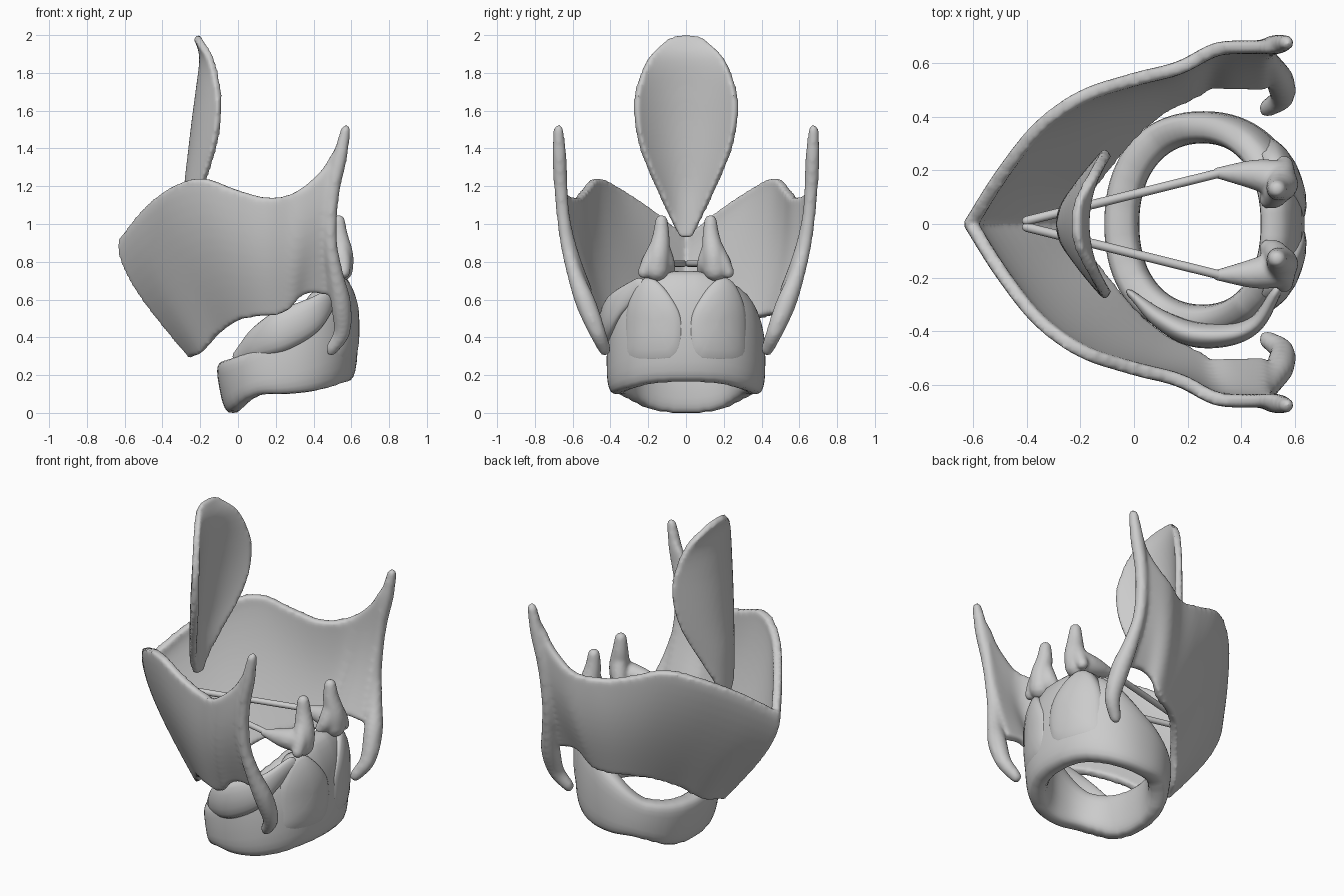
import bpy, bmesh
from math import sin, cos, pi
from mathutils import Vector

if "Cube" in bpy.data.objects:
    bpy.data.objects.remove(bpy.data.objects["Cube"])

grey = bpy.data.materials.new("cartilage grey")
grey.use_nodes = True
grey.diffuse_color = (0.6, 0.6, 0.6, 1)
grey.node_tree.nodes["Principled BSDF"].inputs["Base Color"].default_value = (0.6, 0.6, 0.6, 1)


def spline(points, steps):
    """Smooth samples through points of any dimension."""
    p = [Vector(q) for q in points]
    p = [p[0] * 2 - p[1]] + p + [p[-1] * 2 - p[-2]]
    out = []
    for i in range(1, len(p) - 2):
        a, b, c, d = p[i - 1:i + 3]
        for k in range(steps):
            t = k / steps
            out.append((b * 2 + (c - a) * t + (a * 2 - b * 5 + c * 4 - d) * t * t
                        + (b * 3 - a - c * 3 + d) * t ** 3) / 2)
    return out + [p[-2]]


def grid(bm, rows, wrap=False, caps=False):
    """Skin rows of points with quads."""
    v = [[bm.verts.new(p) for p in row] for row in rows]
    n = len(v[0])
    faces = [bm.faces.new((a[j], a[(j + 1) % n], b[(j + 1) % n], b[j]))
             for a, b in zip(v, v[1:]) for j in range(n if wrap else n - 1)]
    if caps:
        faces += [bm.faces.new(v[0]), bm.faces.new(v[-1])]
    return faces


def sheet(bm, rows, thickness):
    faces = grid(bm, rows)
    bmesh.ops.recalc_face_normals(bm, faces=faces)
    bmesh.ops.solidify(bm, geom=faces, thickness=thickness)


def tube(bm, points, ref=(1, 0, 0), flat=1.0):
    """Round-ended tube; each point is x, y, z, radius; flat squeezes it sideways."""
    path = spline(points, 6)
    pos = [q.xyz for q in path]
    rad = [q[3] for q in path]
    for end, nxt in ((0, 1), (-1, -2)):
        out = (pos[end] - pos[nxt]).normalized()
        tip = [(pos[end] + out * rad[end] * sin(a), rad[end] * cos(a)) for a in (0.5, 1.0, 1.4)]
        if end == 0:
            pos, rad = [t[0] for t in tip[::-1]] + pos, [t[1] for t in tip[::-1]] + rad
        else:
            pos, rad = pos + [t[0] for t in tip], rad + [t[1] for t in tip]
    rows = []
    for i, p in enumerate(pos):
        d = (pos[min(i + 1, len(pos) - 1)] - pos[max(i - 1, 0)]).normalized()
        side = d.cross(Vector(ref)).normalized()
        up = side.cross(d)
        rows.append([p + rad[i] * (side * flat * cos(k * pi / 8) + up * sin(k * pi / 8))
                     for k in range(16)])
    grid(bm, rows, True, True)


def finish(name, bm, voxel=0, smooth=6):
    bmesh.ops.recalc_face_normals(bm, faces=bm.faces)
    for f in bm.faces:
        f.smooth = True
    me = bpy.data.meshes.new(name)
    bm.to_mesh(me)
    bm.free()
    me.materials.append(grey)
    ob = bpy.data.objects.new(name, me)
    bpy.context.collection.objects.link(ob)
    if voxel:
        r = ob.modifiers.new("fuse", "REMESH")
        r.mode, r.voxel_size, r.use_smooth_shade = "VOXEL", voxel, True
        s = ob.modifiers.new("soften", "SMOOTH")
        s.factor, s.iterations = 0.5, smooth


# Shield cartilage: bow-shaped plate, each rib given as top point then bottom point
ribs = spline([(-.63, 0, .93, -.26, 0, .285), (-.51, .2, 1.08, -.2, .12, .315),
               (-.37, .38, 1.19, -.1, .25, .42), (-.2, .5, 1.24, 0, .37, .485),
               (0, .565, 1.175, .1, .45, .505), (.16, .605, 1.14, .2, .5, .515),
               (.3, .675, 1.17, .28, .535, .55), (.43, .685, 1.27, .36, .54, .625),
               (.515, .68, 1.4, .49, .54, .62)], 5)
half = []
for i, r in enumerate(ribs):
    s = i / (len(ribs) - 1)
    top, low = r.xyz, Vector(r[3:6])
    half.append([top.lerp(low, t / 12) + Vector((-.08 * (1 - s) ** 2 * sin(pi * (t / 12) ** .7),
                                                 .05 * s * sin(pi * t / 12), 0))
                 for t in range(13)])
mirror = [[Vector((p.x, -p.y, p.z)) for p in row] for row in half[:0:-1]]
bm = bmesh.new()
sheet(bm, mirror + half, 0.05)
# Rear borders with upper and lower horns
for m in (1, -1):
    tube(bm, [(.57, m * .675, 1.5, .028), (.54, m * .67, 1.35, .038), (.5, m * .66, 1.15, .036),
              (.49, m * .635, .92, .035), (.515, m * .59, .74, .042), (.545, m * .53, .58, .054),
              (.55, m * .47, .43, .045), (.495, m * .43, .335, .034)])
finish("shield_cartilage", bm, .014, 8)

# Ring cartilage: heights of lower and upper edge from front to back
edges = spline([(0, .275), (.09, .33), (.1, .45), (.12, .61), (.165, .75)], 12)


def power(v, e):
    return (abs(v) ** e) * (1 if v > 0 else -1)


rows = []
for i in range(72):
    a = 2 * pi * i / 72
    ca, sa = power(cos(a), .92), power(sin(a), .9)
    back = (1 + cos(a)) / 2
    low, high = edges[round(back * 48)]
    row = []
    for k in range(24):
        c, s = power(cos(k * pi / 12), .6), power(sin(k * pi / 12), .65)
        f = (1 + c) / 2
        tuck = .05 * (1 - s) / 2 * f * (1 - back) ** 3 - .05 * back * max(s, 0) ** 2
        row.append((.255 + ca * (.235 + f * .145) + tuck, sa * (.3 + f * .12),
                    (low + high) / 2 + s * (high - low) / 2))
    rows.append(row)
bm = bmesh.new()
grid(bm, rows + rows[:1], True)
bmesh.ops.remove_doubles(bm, verts=bm.verts, dist=.0005)
finish("ring_cartilage", bm)

# Side muscle band on the right of the ring
bm = bmesh.new()
tube(bm, [(0, -.27, .3, .035), (.1, -.355, .37, .08), (.22, -.41, .43, .105),
          (.36, -.41, .5, .095), (.46, -.365, .58, .065), (.53, -.25, .67, .045)], (0, 0, 1), .45)
finish("side_muscle", bm)

# Paired rear muscle pads hugging the ring
outline = spline([(.08, .275), (.03, .33), (.02, .48), (.07, .6), (.17, .71), (.25, .69),
                  (.31, .56), (.32, .4), (.31, .29), (.2, .27), (.08, .275)], 4)[:-1]
for m, side in ((1, "left"), (-1, "right")):
    bm = bmesh.new()
    rows = []
    for r, lift in ((1, -.06), (1, -.005), (.97, .006), (.9, .013), (.7, .02), (.4, .024), (.05, .024)):
        row = []
        for q in outline:
            y, z = .17 + (q.x - .17) * r, .48 + (q.y - .48) * r
            x = .26 + .365 * (1 - (y / .415) ** 2.2) ** .45 - .9 * max(0, z - .52) ** 2
            row.append((x + lift - .05 * max(0, .4 - z), m * y, z))
        rows.append(row)
    grid(bm, rows, True, True)
    finish(side + "_rear_muscle", bm)

# Pyramid cartilages and the cords running forward from them
for m, side in ((1, "left"), (-1, "right")):
    bm = bmesh.new()
    tube(bm, [(.545, m * .155, .76, .065), (.55, m * .145, .84, .06), (.537, m * .132, .94, .045),
              (.533, m * .13, 1.015, .034)])
    tube(bm, [(.53, m * .17, .79, .07), (.44, m * .185, .785, .055), (.31, m * .19, .785, .022)], (0, 0, 1))
    tube(bm, [(.545, m * .15, .88, .045), (.555, m * .19, .8, .045), (.56, m * .222, .745, .034)])
    tube(bm, [(.54, m * .13, .88, .045), (.525, m * .105, .8, .045), (.5, m * .09, .755, .034)])
    finish(side + "_pyramid_cartilage", bm, .01, 6)
    bm = bmesh.new()
    tube(bm, [(.32, m * .19, .79, .017), (-.4, m * .012, .79, .017)], (0, 0, 1))
    finish(side + "_cord", bm)

# Leaf-shaped lid: half width, height, midline x, forward curl of the edges
leaf = spline([(.03, .93, -.25, .0), (.075, 1.04, -.25, .02), (.14, 1.2, -.245, .07),
               (.215, 1.38, -.225, .11), (.252, 1.55, -.205, .12), (.25, 1.7, -.185, .1),
               (.19, 1.88, -.165, .04), (.1, 1.98, -.19, .0), (.035, 2.005, -.21, .0)], 4)
bm = bmesh.new()
sheet(bm, [[(x + curl * (k / 10) ** 2, w * k / 10, z) for k in range(-10, 11)]
           for w, z, x, curl in leaf], .04)
finish("leaf_lid", bm, .012)
